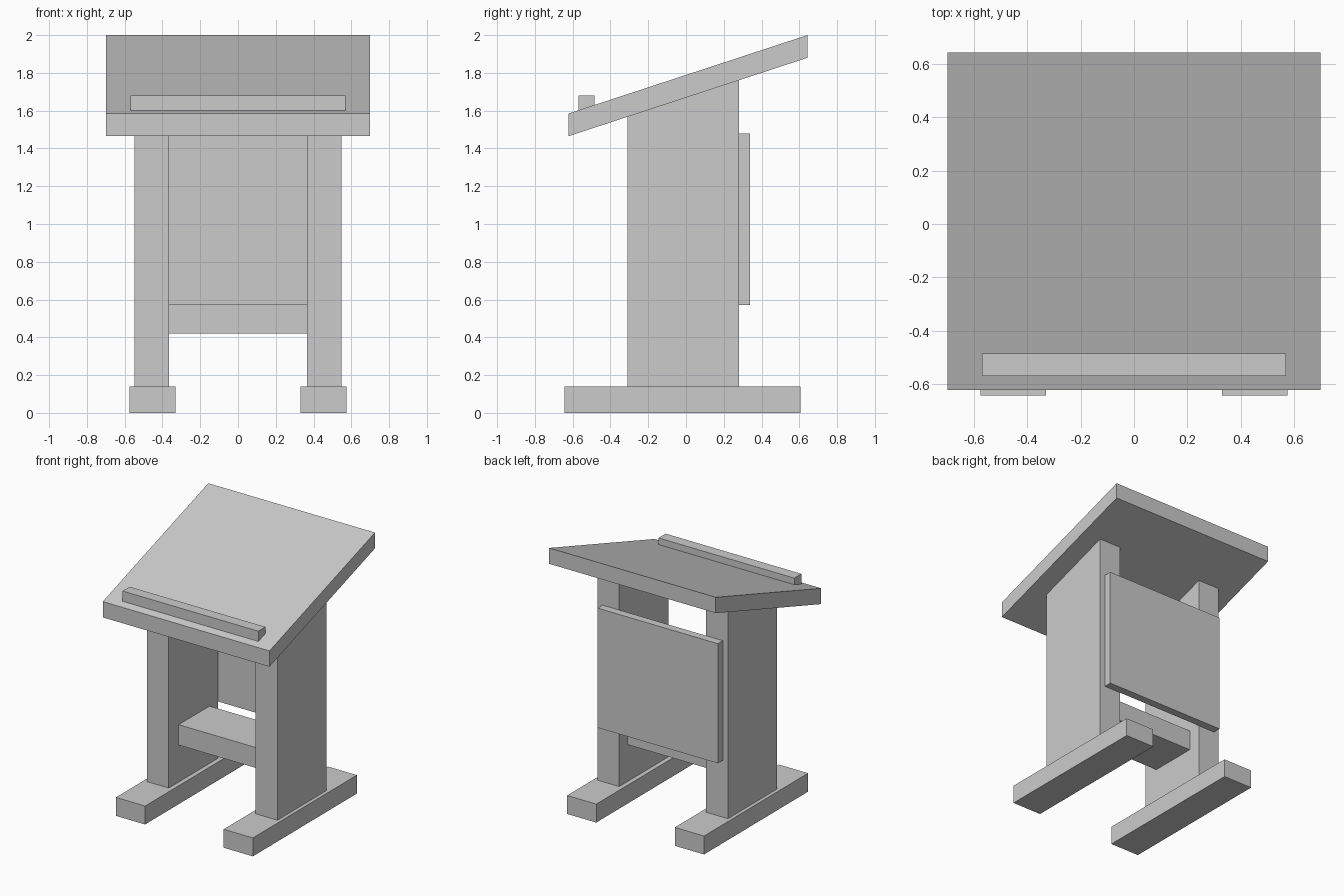
import bpy, bmesh

if "Cube" in bpy.data.objects:
    bpy.data.objects.remove(bpy.data.objects["Cube"])


def prism(name, profile, x0, x1):
    """Extrude a (y, z) side profile from x0 to x1."""
    bm = bmesh.new()
    face = bm.faces.new([bm.verts.new((x0, y, z)) for y, z in profile])
    ext = bmesh.ops.extrude_face_region(bm, geom=[face])
    verts = [v for v in ext["geom"] if isinstance(v, bmesh.types.BMVert)]
    bmesh.ops.translate(bm, verts=verts, vec=(x1 - x0, 0, 0))
    bmesh.ops.recalc_face_normals(bm, faces=bm.faces)
    mesh = bpy.data.meshes.new(name)
    bm.to_mesh(mesh)
    bm.free()
    obj = bpy.data.objects.new(name, mesh)
    bpy.context.collection.objects.link(obj)
    return obj


def rect(y0, y1, z0, z1):
    return [(y0, z0), (y1, z0), (y1, z1), (y0, z1)]


# Sloped desktop: front and back edges, underside heights
FRONT, BACK, LOW, HIGH, THICK = -0.622, 0.643, 1.465, 1.88, 0.12


def under(y):
    return LOW + (HIGH - LOW) * (y - FRONT) / (BACK - FRONT)


def top(y):
    return under(y) + THICK


prism("desktop", [(FRONT, under(FRONT)), (BACK, under(BACK)),
                  (BACK, top(BACK)), (FRONT, top(FRONT))], -0.7, 0.7)

# Book stop resting on the slope
prism("book_stop", [(-0.57, top(-0.57)), (-0.485, top(-0.485)),
                    (-0.485, 1.68), (-0.57, 1.68)], -0.57, 0.57)

# Feet and side posts, the post tops cut to the desktop slope
for side, s in (("left", -1), ("right", 1)):
    prism(f"{side}_foot", rect(-0.643, 0.605, 0, 0.14), s * 0.33, s * 0.575)
    prism(f"{side}_post", [(-0.31, 0.14), (0.28, 0.14), (0.28, under(0.28)),
                           (-0.31, under(-0.31))], s * 0.365, s * 0.548)

# Cross shelf between the posts, and panel on their back
prism("shelf", rect(-0.19, 0.18, 0.42, 0.575), -0.365, 0.365)
prism("back_panel", rect(0.28, 0.34, 0.572, 1.48), -0.505, 0.505)
